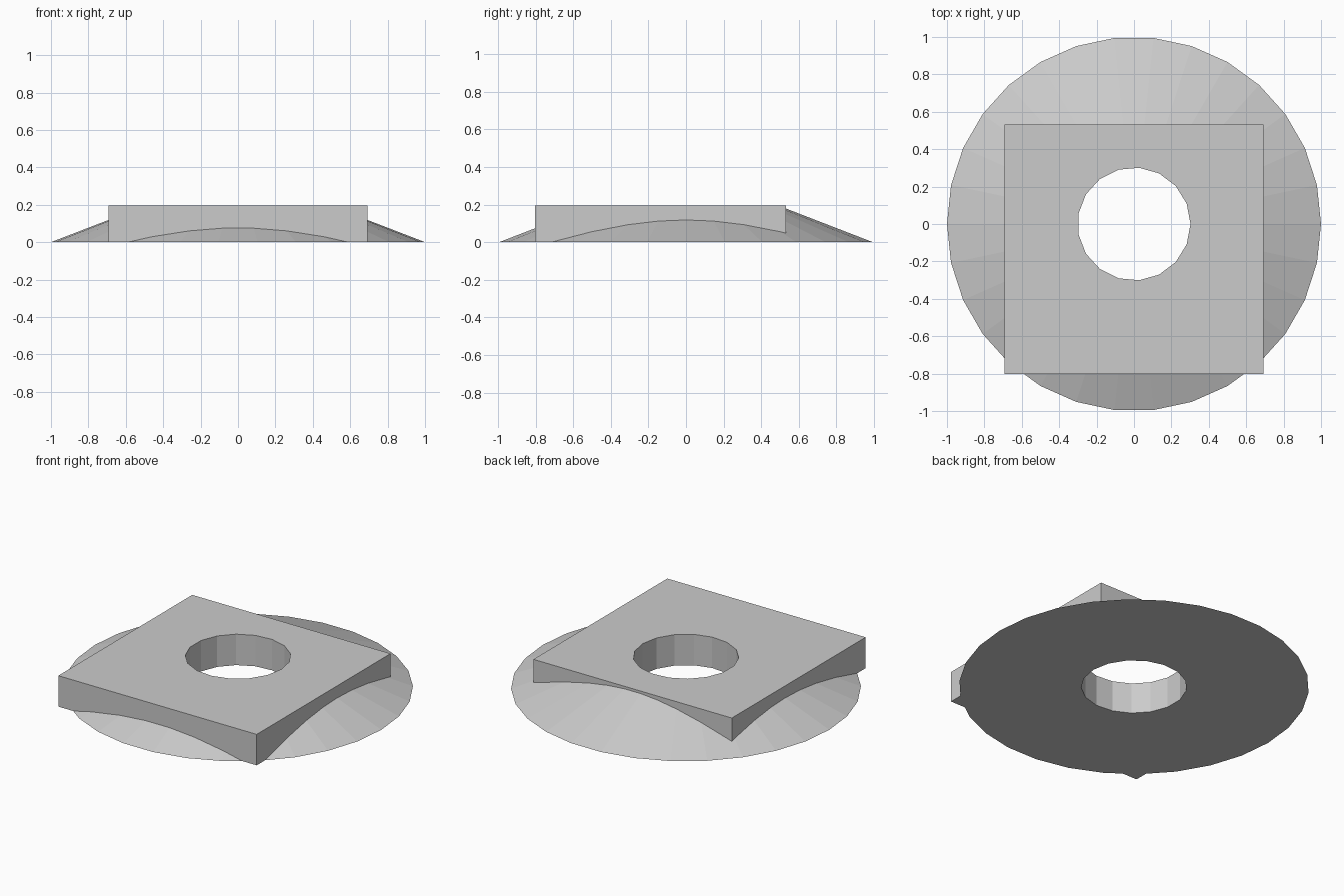
import bpy
from mathutils import Vector

cube = bpy.data.objects.get("Cube")
if cube:
    bpy.data.objects.remove(cube, do_unlink=True)

HEIGHT = 0.195      # plate thickness
SLOPE = 0.385       # rise of the flange per unit of radius
RIM = 0.188         # flange top, hidden inside the plate

grey = bpy.data.materials.new("light_grey")
grey.use_nodes = True
colour = (0.6, 0.6, 0.6, 1)
grey.diffuse_color = colour
grey.node_tree.nodes["Principled BSDF"].inputs["Base Color"].default_value = colour


def finish(name):
    ob = bpy.context.object
    ob.name = name
    ob.data.materials.append(grey)
    return ob


def boolean(target, tool, operation):
    mod = target.modifiers.new(operation.lower(), 'BOOLEAN')
    mod.operation = operation
    mod.solver = 'EXACT'
    mod.object = tool
    bpy.context.view_layer.objects.active = target
    bpy.ops.object.modifier_apply(modifier=mod.name)
    bpy.data.objects.remove(tool, do_unlink=True)


def start_on_x(ob, sides):
    # Turn the ring so that its first corner lies on +x
    ring = [v.co for v in ob.data.vertices]
    far = max(ring, key=lambda c: c.xy.length)
    turn = Vector((1, 0)).angle_signed(far.xy)
    ob.rotation_euler.z = turn
    bpy.context.view_layer.update()
    bpy.ops.object.transform_apply(location=False, rotation=True, scale=False)


# Sloping round flange
bpy.ops.mesh.primitive_cone_add(vertices=30, radius1=1, radius2=1 - RIM / SLOPE,
                                depth=RIM, location=(0, 0, RIM / 2))
flange = finish("washer_body")
start_on_x(flange, 30)

# Offset rectangular plate
bpy.ops.mesh.primitive_cube_add(size=1, location=(0, -0.135, HEIGHT / 2))
plate = finish("plate")
plate.scale = (1.384, 1.334, HEIGHT)
bpy.context.view_layer.update()
boolean(flange, plate, 'UNION')

# Bolt hole through both
bpy.ops.mesh.primitive_cylinder_add(vertices=17, radius=0.302, depth=1)
hole = finish("hole_cutter")
hole.hide_render = True
start_on_x(hole, 17)
boolean(flange, hole, 'DIFFERENCE')

for face in flange.data.polygons:
    face.use_smooth = False
